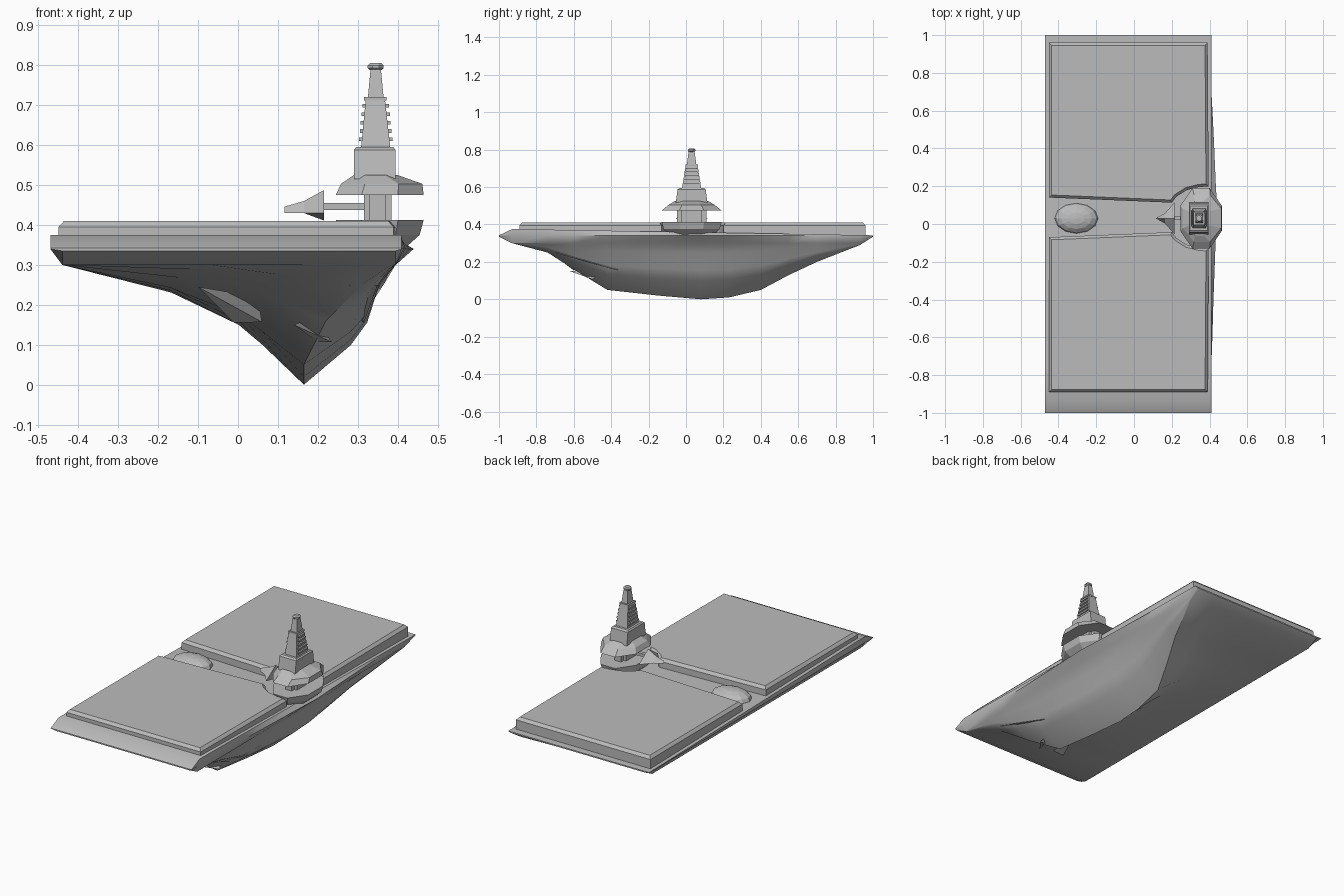
import bpy, bmesh, math
from mathutils import Vector

cube = bpy.data.objects.get("Cube")
if cube:
    bpy.data.objects.remove(cube, do_unlink=True)

grey = bpy.data.materials.new("hull_grey")
grey.use_nodes = True
grey.diffuse_color = (0.5, 0.5, 0.5, 1)
grey.node_tree.nodes["Principled BSDF"].inputs["Base Color"].default_value = (0.5, 0.5, 0.5, 1)

MID = 0.03      # tower and trench centre line
TX = 0.345      # tower centre


def finish(name, bm, smooth=None):
    bmesh.ops.recalc_face_normals(bm, faces=bm.faces)
    mesh = bpy.data.meshes.new(name)
    bm.to_mesh(mesh)
    bm.free()
    mesh.materials.append(grey)
    obj = bpy.data.objects.new(name, mesh)
    bpy.context.collection.objects.link(obj)
    if smooth:
        bpy.ops.object.select_all(action='DESELECT')
        obj.select_set(True)
        bpy.context.view_layer.objects.active = obj
        bpy.ops.object.shade_smooth_by_angle(angle=math.radians(smooth))
    return obj


def loft(name, rings, smooth=None):
    """Skin a list of equal-length rings and cap both ends."""
    bm = bmesh.new()
    rows = [[bm.verts.new(p) for p in ring] for ring in rings]
    n = len(rows[0])
    for a, b in zip(rows, rows[1:]):
        for i in range(n):
            j = (i + 1) % n
            bm.faces.new((a[i], a[j], b[j], b[i]))
    bm.faces.new(rows[0])
    bm.faces.new(rows[-1])
    return finish(name, bm, smooth)


def rect(x0, x1, hy, z):
    return [(x0, MID - hy, z), (x1, MID - hy, z), (x1, MID + hy, z), (x0, MID + hy, z)]


def octagon(x0, x1, hy, z):
    cx, rx = (x0 + x1) / 2, (x1 - x0) / 2
    k = 1 / math.cos(math.pi / 8)
    angles = [math.pi / 8 + i * math.pi / 4 for i in range(8)]
    return [(cx + rx * k * math.cos(a), MID + hy * k * math.sin(a), z) for a in angles]


# Hull: stations give y, keel x, keel height, right rim x
stations = [(-1, .39, .335, .41), (-.93, .385, .30, .41), (-.74, .31, .25, .41),
            (-.6, .22, .16, .415), (-.42, .165, .05, .42), (-.15, .165, .02, .43),
            (.08, .165, 0, .44), (.23, .165, .01, .432), (.4, .17, .05, .425),
            (.55, .23, .13, .418), (.7, .30, .2, .41), (.93, .385, .29, .41), (1, .39, .335, .41)]
left = [(0, 0), (.45, .23), (.73, .5), (.83, .67)]
right = [(1, 1), (.49, .67), (.31, .48), (.18, .17), (0, 0)]
rings = []
for y, kx, kz, rim in stations:
    chine = .335 if abs(y) == 1 else .30
    deck = .342 if y == -1 else .375 - .033 * max(0, y + .89) / 1.89
    drop = chine - kz
    ring = [(-.47, y, deck), (-.47, y, .34)]
    ring += [(-.44 + t * (kx + .44), y, chine - d * drop) for t, d in left]
    ring += [(.395 - t * (.395 - kx), y, chine - d * drop) for t, d in right]
    ring += [(rim, y, .34), (.41, y, deck)]
    rings.append(ring)
loft("hull", rings, 32)


# Spikes under the forward hull
def spike(name, a, b, c, root):
    bm = bmesh.new()
    va, vb, vc, vr = [bm.verts.new(p) for p in (a, b, c, root)]
    for f in ((va, vb, vc), (va, vb, vr), (vb, vc, vr), (va, vc, vr)):
        bm.faces.new(f)
    finish(name, bm)


spike("right_spike", (.28, -.74, .25), (.35, -.7, .25), (.315, -.36, .155), (.2, -.45, .25))
spike("left_spike", (-.1, -.72, .245), (-.01, -.6, .155), (.06, -.6, .157), (.05, -.4, .22))
spike("keel_spike", (.14, -.62, .15), (.2, -.5, .107), (.235, -.5, .107), (.19, -.4, .17))

# Flight deck plates, mirrored across the trench
outline = [(-.45, .105), (.2, .078), (.225, .11), (.28, .145), (.34, .16),
           (.395, .165), (.39, .925), (-.45, .925)]
for name, side in (("rear_deck_plate", 1), ("front_deck_plate", -1)):
    bm = bmesh.new()
    base = bm.faces.new([bm.verts.new((x, .035 + side * d, .335)) for x, d in outline])
    ext = bmesh.ops.extrude_face_region(bm, geom=[base])["geom"]
    for v in [g for g in ext if isinstance(g, bmesh.types.BMVert)]:
        v.co.z = .395
    top = [g for g in ext if isinstance(g, bmesh.types.BMFace)]
    bmesh.ops.recalc_face_normals(bm, faces=bm.faces)
    bmesh.ops.inset_region(bm, faces=top, thickness=.014, use_even_offset=True)
    for f in top:
        for v in f.verts:
            v.co.z = .41
    finish(name, bm)

# Dome in the trench
bm = bmesh.new()
bmesh.ops.create_uvsphere(bm, u_segments=12, v_segments=8, radius=1)
for v in bm.verts:
    v.co = Vector((-.305 + v.co.x * .115, MID + v.co.y * .08, .36 + v.co.z * .045))
finish("trench_dome", bm)

# Tower base, column and flared skirt
loft("tower_base", [octagon(.28, .41, .11, .335), octagon(.25, .455, .15, .375),
                    octagon(.245, .465, .16, .412)])
loft("tower_column", [rect(.315, .385, .055, .405), rect(.315, .385, .055, .48)])
for s in (-1, 1):
    bx = loft("column_pillar", [rect(.33, .37, .014, .405), rect(.33, .37, .014, .48)])
    bx.location.y = s * .065
loft("tower_skirt", [octagon(.245, .465, .16, .475), octagon(.258, .462, .125, .503),
                     octagon(.29, .40, .09, .525)])

# Tower block and tapering mast
loft("tower_block", [rect(.29, .395, .085, .515), rect(.29, .395, .075, .588),
                     rect(.296, .389, .065, .595)])
loft("lower_mast", [rect(.308, .382, .052, .59), rect(.32, .368, .032, .715)])
loft("mast_ledge", [rect(.316, .372, .034, .712), rect(.316, .372, .034, .72)])
loft("upper_mast", [rect(.325, .365, .026, .715), rect(.332, .358, .016, .79)])
loft("mast_cap", [octagon(.332, .358, .014, .787), octagon(.325, .365, .02, .793),
                  octagon(.325, .365, .02, .8), octagon(.332, .358, .014, .806)])

# Louvres on both mast faces
for i in range(5):
    z = .61 + i * .021
    t = (z - .59) / .125
    w = .046 - .02 * t
    for s in (-1, 1):
        face = TX + s * (.037 - .013 * t)
        x0, x1 = sorted((face - s * .01, face + s * .007))
        loft("mast_louvre", [rect(x0, x1, w, z), rect(x0, x1, w, z + .009)])

# Arrow-shaped boom pointing across the trench
loft("boom", [rect(.2, .33, .01, .438), rect(.2, .33, .01, .455)])


def diamond(x, hy, hz):
    return [(x, MID - hy, .43), (x, MID, .445 - hz * .8), (x, MID + hy, .43), (x, MID, .445 + hz)]


loft("boom_head", [diamond(.117, .001, .001), diamond(.165, .028, .015), diamond(.215, .085, .042)])
